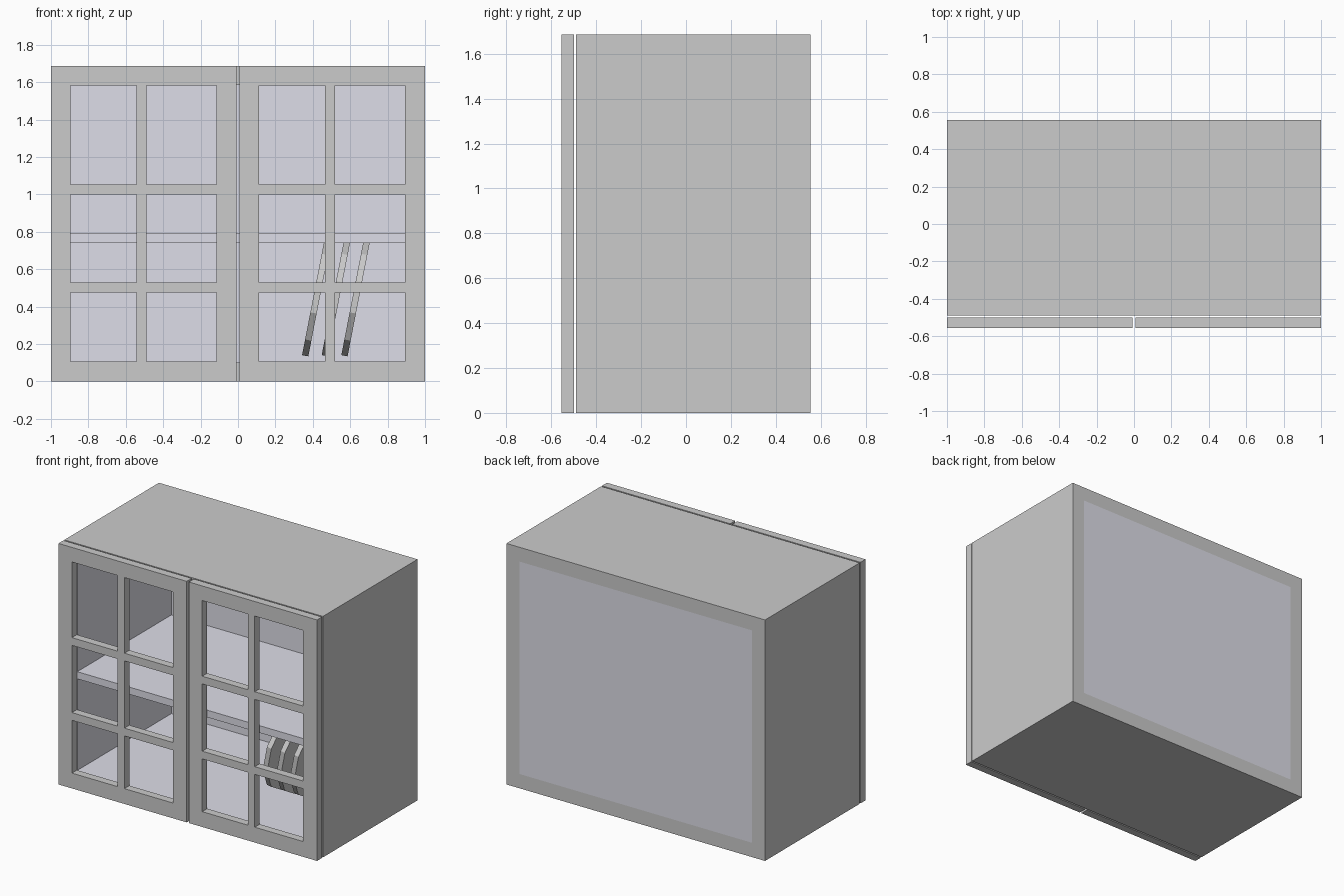
import bpy, bmesh, math
from mathutils import Matrix, Vector

if "Cube" in bpy.data.objects:
    bpy.data.objects.remove(bpy.data.objects["Cube"])

H, BACK, FRONT = 1.685, 0.555, -0.49

lining = bpy.data.materials.new("lining")
lining.diffuse_color = (0.73, 0.73, 0.81, 1)
lining.use_nodes = True
lining.node_tree.nodes["Principled BSDF"].inputs["Base Color"].default_value = lining.diffuse_color
outer = bpy.data.materials.new("outer")
outer.diffuse_color = (0.8, 0.8, 0.8, 1)
outer.use_nodes = True
outer.node_tree.nodes["Principled BSDF"].inputs["Base Color"].default_value = outer.diffuse_color


def finish(name, bm, mats=()):
    bmesh.ops.recalc_face_normals(bm, faces=bm.faces)
    me = bpy.data.meshes.new(name)
    bm.to_mesh(me)
    bm.free()
    for m in mats:
        me.materials.append(m)
    ob = bpy.data.objects.new(name, me)
    bpy.context.collection.objects.link(ob)
    return ob


def box(name, lo, hi, mats=()):
    lo, hi = Vector(lo), Vector(hi)
    bm = bmesh.new()
    bmesh.ops.create_cube(bm, size=1, matrix=Matrix.Translation((lo + hi) / 2)
                          @ Matrix.Diagonal((*(hi - lo), 1)))
    return finish(name, bm, mats)


# Carcass: open rectangular tube with a tinted inside
def carcass():
    bm = bmesh.new()

    def ring(y, t):
        return [bm.verts.new((x, y, z)) for x, z in
                ((-1 + t, t), (1 - t, t), (1 - t, H - t), (-1 + t, H - t))]
    loops = [ring(FRONT, 0), ring(BACK, 0), ring(BACK, 0.1), ring(FRONT, 0.1)]
    for k in range(4):
        a, b = loops[k], loops[(k + 1) % 4]
        for i in range(4):
            j = (i + 1) % 4
            f = bm.faces.new((a[i], a[j], b[j], b[i]))
            f.material_index = 1 if k == 2 else 0
    return finish("cabinet_carcass", bm, (outer, lining))


# Door: grid sheet with six window openings, extruded to thickness
def door(name, shift):
    xs = [-1, -0.896, -0.543, -0.49, -0.115, -0.008]
    zs = [0, 0.107, 0.476, 0.53, 1.0, 1.054, 1.583, H]
    bm = bmesh.new()
    grid = [[bm.verts.new((x + shift, -0.555, z)) for z in zs] for x in xs]
    for i in range(len(xs) - 1):
        for j in range(len(zs) - 1):
            if not (i % 2 and j % 2):
                bm.faces.new((grid[i][j], grid[i + 1][j],
                              grid[i + 1][j + 1], grid[i][j + 1]))
    ext = bmesh.ops.extrude_face_region(bm, geom=bm.faces[:], use_keep_orig=True)
    bmesh.ops.translate(bm, vec=(0, 0.055, 0),
                        verts=[v for v in ext["geom"] if isinstance(v, bmesh.types.BMVert)])
    return finish(name, bm)


# Plate: thin twelve-sided disc on edge, leaning to the right
def plate(name, x):
    bm = bmesh.new()
    mat = (Matrix.Translation((x, 0.04, 0.45)) @ Matrix.Rotation(math.radians(11), 4, 'Y')
           @ Matrix.Rotation(math.radians(90), 4, 'Y') @ Matrix.Rotation(math.radians(15), 4, 'Z'))
    bmesh.ops.create_cone(bm, cap_ends=True, segments=12, radius1=0.33,
                          radius2=0.33, depth=0.034, matrix=mat)
    return finish(name, bm)


carcass()
box("back_panel", (-0.9, BACK - 0.005, 0.1), (0.9, BACK, H - 0.1), (lining,))
box("shelf", (-0.9, FRONT, 0.74), (0.9, BACK - 0.005, 0.79), (lining,))
door("left_door", 0)
door("right_door", 1.008)
for n, px in enumerate((0.42, 0.525, 0.63)):
    plate(f"plate_{n + 1}", px)
